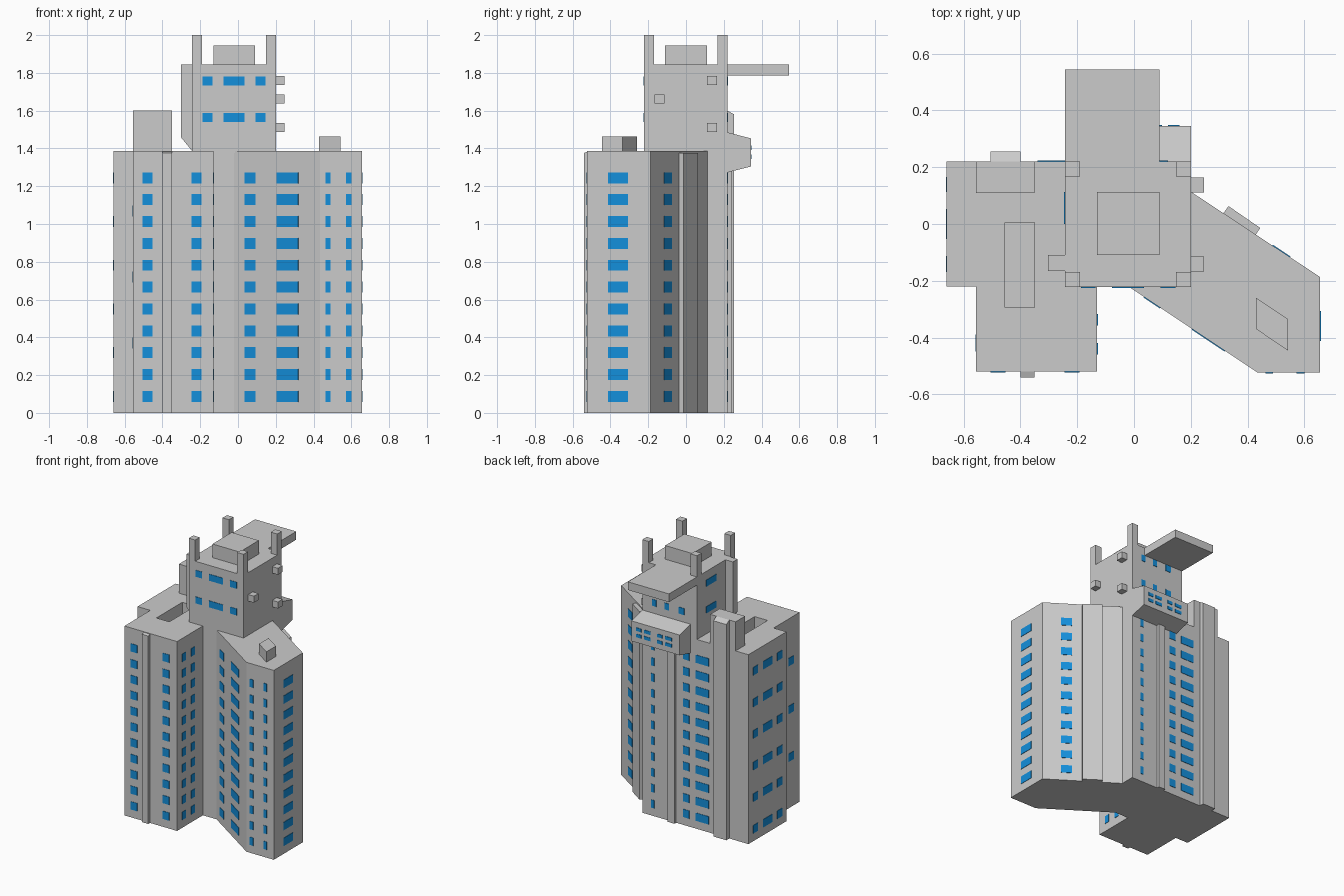
import bpy, bmesh
from mathutils import Vector

if "Cube" in bpy.data.objects:
    bpy.data.objects.remove(bpy.data.objects["Cube"])

ROOF = 1.387


def material(name, rgb):
    m = bpy.data.materials.new(name)
    m.diffuse_color = (*rgb, 1)
    m.use_nodes = True
    m.node_tree.nodes["Principled BSDF"].inputs["Base Color"].default_value = m.diffuse_color
    return m


GRAY = material("concrete gray", (0.6, 0.6, 0.6))
BLUE = material("window blue", (0.007, 0.28, 0.72))


def finish(name, bm, mat):
    bmesh.ops.recalc_face_normals(bm, faces=bm.faces)
    me = bpy.data.meshes.new(name)
    bm.to_mesh(me)
    bm.free()
    me.materials.append(mat)
    ob = bpy.data.objects.new(name, me)
    bpy.context.collection.objects.link(ob)
    return ob


def add_prism(bm, profile, axis, lo, hi):
    """Extrude a 2D profile along an axis (x: yz profile, y: xz, z: xy)."""
    place = {"x": lambda u, v, w: (w, u, v),
             "y": lambda u, v, w: (u, w, v),
             "z": lambda u, v, w: (u, v, w)}[axis]
    a = [bm.verts.new(place(u, v, lo)) for u, v in profile]
    b = [bm.verts.new(place(u, v, hi)) for u, v in profile]
    bm.faces.new(a)
    bm.faces.new(b)
    n = len(a)
    for i in range(n):
        j = (i + 1) % n
        bm.faces.new((a[i], a[j], b[j], b[i]))


def prism(name, profile, axis, lo, hi):
    bm = bmesh.new()
    add_prism(bm, profile, axis, lo, hi)
    return finish(name, bm, GRAY)


def box(name, x0, x1, y0, y1, z0, z1):
    return prism(name, [(x0, y0), (x1, y0), (x1, y1), (x0, y1)], "z", z0, z1)


def windows(name, p, q, axis, spans, rows, h=0.058):
    """Thin plates on the wall p-q (outside on the right of p->q);
    spans are ranges of the x (axis 0) or y (axis 1) coordinate."""
    p, q = Vector(p), Vector(q)
    d = (q - p).normalized()
    n = Vector((d.y, -d.x))
    bm = bmesh.new()
    for s in spans:
        a, b = [p + (q - p) * ((c - p[axis]) / (q[axis] - p[axis])) for c in s]
        foot = [a - n * 0.003, b - n * 0.003, b + n * 0.003, a + n * 0.003]
        for z in rows:
            add_prism(bm, foot, "z", z - h / 2, z + h / 2)
    finish(name, bm, BLUE)


# main block with both wings, and a sunken roof well
body = prism("main_block", [
    (-0.66, -0.22), (-0.556, -0.22), (-0.556, -0.52), (-0.13, -0.52),
    (-0.13, -0.22), (-0.02, -0.22), (0.435, -0.523), (0.656, -0.523),
    (0.656, -0.187), (0.2, 0.114), (0.2, 0.22), (-0.66, 0.22)], "z", 0, ROOF)
cutter = box("roof_well_cutter", -0.455, -0.35, -0.295, 0.005, ROOF - 0.11, ROOF + 0.1)
mod = body.modifiers.new("roof_well", "BOOLEAN")
mod.operation, mod.solver, mod.object = "DIFFERENCE", "EXACT", cutter
bpy.context.view_layer.objects.active = body
bpy.ops.object.modifier_apply(modifier=mod.name)
bpy.data.objects.remove(cutter)

# pilasters and wall shafts
prism("front_pilaster", [(-0.51, 0), (-0.54, 0), (-0.54, 1.376), (-0.51, 1.386)],
      "x", -0.40, -0.35)
prism("back_shaft", [(0.21, 0), (0.255, 0), (0.255, 1.58), (0.22, 1.6), (0.21, 1.6)],
      "x", -0.505, -0.40)
box("back_pilaster", -0.075, -0.02, 0.21, 0.24, 0, 1.35)
prism("wing_shaft", [(0.42, -0.05), (0.445, -0.014), (0.333, 0.063), (0.307, 0.027)],
      "z", 0, 1.377)

# roof boxes
box("left_roof_box", -0.556, -0.35, 0.11, 0.22, ROOF - 0.01, 1.6)
prism("wing_roof_box", [(0.43, -0.37), (0.542, -0.446), (0.542, -0.335), (0.43, -0.26)],
      "z", ROOF - 0.01, 1.463)

# tower
box("tower", -0.243, 0.2, -0.222, 0.22, ROOF - 0.01, 1.845)
box("tower_roof_box", -0.13, 0.09, -0.11, 0.112, 1.84, 1.945)
for sx, x in (("left", -0.243), ("right", 0.148)):
    for sy, y in (("front", -0.222), ("back", 0.168)):
        box(f"{sy}_{sx}_post", x, x + 0.052, y, y + 0.052, 1.84, 2.0)
box("back_canopy", -0.243, 0.09, 0.21, 0.545, 1.785, 1.845)
prism("left_strut", [(-0.235, ROOF), (-0.243, ROOF), (-0.303, 1.46), (-0.303, 1.845),
                     (-0.235, 1.845)], "y", -0.165, -0.11)
for i, (y, z) in enumerate(((0.111, 1.735), (-0.168, 1.637), (0.111, 1.488))):
    box(f"side_knob_{i + 1}", 0.19, 0.246, y, y + 0.053, z, z + 0.048)

# back balcony
prism("back_balcony", [(0.21, 1.27), (0.22, 1.273), (0.345, 1.305), (0.345, 1.453),
                       (0.22, 1.485), (0.21, 1.485)], "x", -0.19, 0.2)

# windows on the main block
rows = [0.0875 + 0.1157 * i for i in range(11)]
windows("left_wing_front_windows", (-0.556, -0.52), (-0.13, -0.52), 0,
        [(-0.505, -0.452), (-0.245, -0.192)], rows)
windows("left_wing_inner_windows", (-0.13, -0.52), (-0.13, -0.22), 1,
        [(-0.46, -0.42), (-0.357, -0.317)], rows)
windows("wing_slant_windows", (-0.02, -0.22), (0.435, -0.523), 0,
        [(0.035, 0.093), (0.205, 0.32)], rows)
windows("wing_front_windows", (0.435, -0.523), (0.656, -0.523), 0,
        [(0.463, 0.49), (0.573, 0.6)], rows)
windows("wing_side_windows", (0.656, -0.523), (0.656, -0.187), 1,
        [(-0.413, -0.306)], rows)
windows("wing_back_windows", (0.656, -0.187), (0.2, 0.114), 1,
        [(-0.117, -0.076)], rows)
windows("back_windows", (0.2, 0.22), (-0.66, 0.22), 0,
        [(0.128, 0.102), (-0.13, -0.182), (-0.235, -0.34)], rows)
windows("left_side_windows", (-0.66, 0.22), (-0.66, -0.22), 1,
        [(0.165, 0.112), (0.053, -0.053), (-0.112, -0.17)], rows[::2])
windows("left_recess_windows", (-0.556, -0.22), (-0.556, -0.52), 1,
        [(-0.39, -0.45)], [0.37, 0.72, 1.07])

# windows on the tower and balcony
tower_rows = [1.563, 1.758]
windows("tower_front_windows", (-0.243, -0.222), (0.2, -0.222), 0,
        [(-0.187, -0.135), (-0.077, 0.035), (0.093, 0.146)], tower_rows, 0.048)
windows("tower_back_windows", (0.2, 0.22), (-0.243, 0.22), 0,
        [(0.12, 0.085), (0.018, -0.018), (-0.095, -0.14)], tower_rows, 0.048)
windows("tower_left_windows", (-0.243, 0.22), (-0.243, -0.222), 1,
        [(0.113, 0.0)], tower_rows, 0.048)
windows("balcony_windows", (0.2, 0.345), (-0.19, 0.345), 0,
        [(0.16, 0.12), (0.098, 0.045), (-0.01, -0.05), (-0.075, -0.128)],
        [1.357, 1.403], 0.024)
